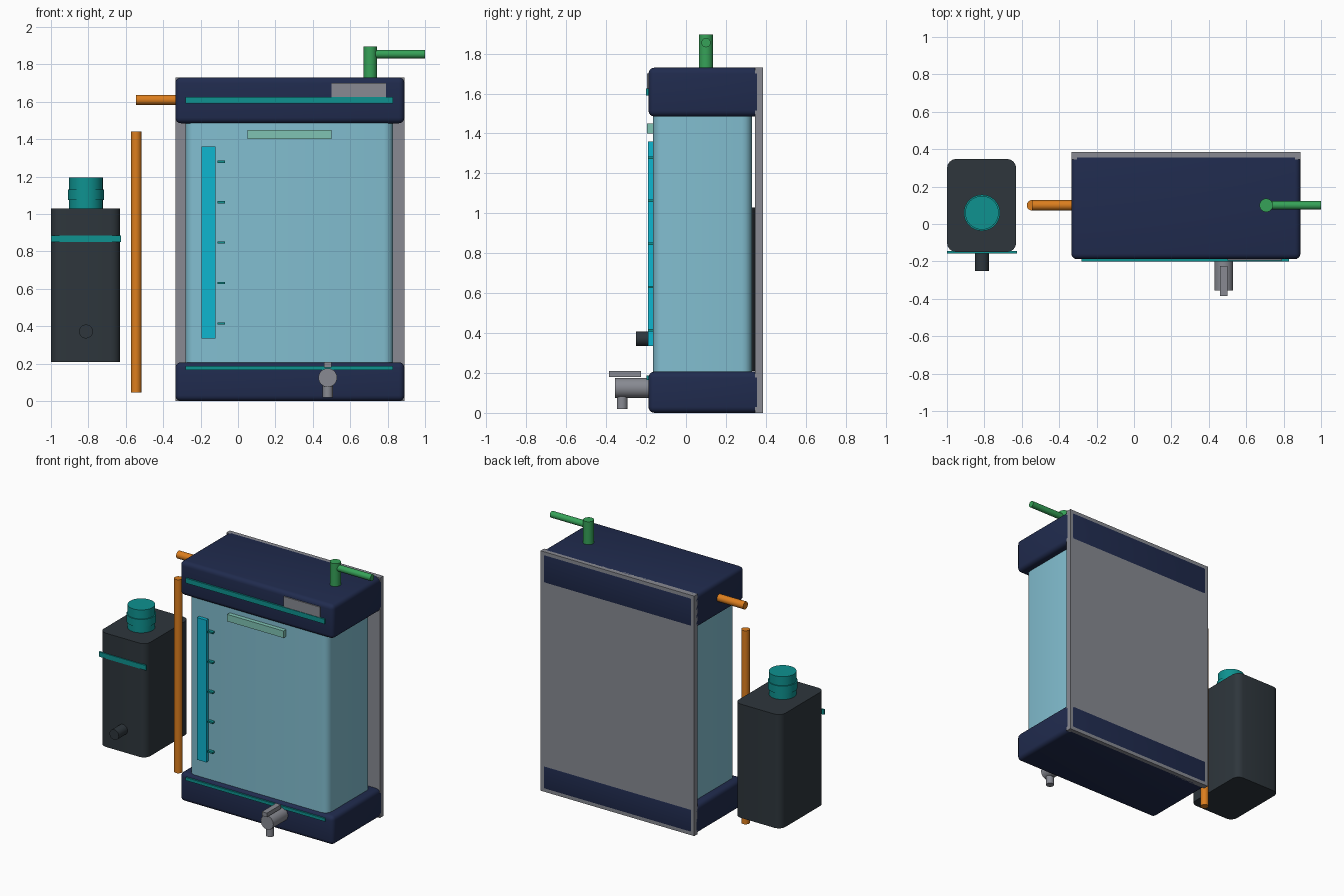
import bpy
import bmesh
import math
from mathutils import Vector

default = bpy.data.objects.get("Cube")
if default:
    bpy.data.objects.remove(default, do_unlink=True)


def material(name, rgb):
    """Flat material from an sRGB colour in 0-255."""
    linear = [((c / 255 + 0.055) / 1.055) ** 2.4 for c in rgb] + [1.0]
    m = bpy.data.materials.new(name)
    m.use_nodes = True
    m.diffuse_color = linear
    m.node_tree.nodes["Principled BSDF"].inputs["Base Color"].default_value = linear
    return m


NAVY = material("navy", (32, 43, 78))
GLASS = material("pale blue", (130, 190, 208))
GREY = material("grey", (136, 138, 146))
TEAL = material("teal", (14, 146, 144))
CYAN = material("cyan", (14, 182, 208))
MINT = material("mint", (128, 196, 180))
CHARCOAL = material("charcoal", (46, 54, 60))
ORANGE = material("orange", (220, 126, 30))
GREEN = material("green", (54, 162, 88))


def finish(name, bm, mat):
    mesh = bpy.data.meshes.new(name)
    bm.to_mesh(mesh)
    bm.free()
    mesh.materials.append(mat)
    ob = bpy.data.objects.new(name, mesh)
    bpy.context.collection.objects.link(ob)
    bpy.ops.object.select_all(action="DESELECT")
    ob.select_set(True)
    bpy.context.view_layer.objects.active = ob
    bpy.ops.object.shade_smooth_by_angle(angle=math.radians(35))
    return ob


def box(name, mat, x, y, z, radius=0, upright_only=False):
    """Box between (min, max) pairs, with optional rounded edges."""
    bm = bmesh.new()
    bmesh.ops.create_cube(bm, size=1)
    for v in bm.verts:
        v.co = [lo + (c + 0.5) * (hi - lo) for c, (lo, hi) in zip(v.co, (x, y, z))]
    if radius:
        edges = [e for e in bm.edges if not upright_only
                 or abs(e.verts[0].co.z - e.verts[1].co.z) > 0.01]
        bmesh.ops.bevel(bm, geom=edges, offset=radius, segments=4,
                        profile=0.5, affect="EDGES")
    return finish(name, bm, mat)


def rod(name, mat, start, end, radius):
    """Cylinder between two points."""
    start, end = Vector(start), Vector(end)
    axis = end - start
    bm = bmesh.new()
    bmesh.ops.create_cone(bm, cap_ends=True, segments=32, radius1=radius,
                          radius2=radius, depth=axis.length)
    turn = axis.to_track_quat("Z", "Y").to_matrix()
    for v in bm.verts:
        v.co = turn @ v.co + (start + end) / 2
    return finish(name, bm, mat)


# Main tank with its end bands and back panel
WIDE, INNER = (-0.335, 0.89), (-0.28, 0.83)
box("tank_body", GLASS, INNER, (-0.165, 0.33), (0.19, 1.5), 0.05, True)
for name, z in (("base_band", (0, 0.207)), ("top_band", (1.485, 1.73))):
    box(name, NAVY, WIDE, (-0.188, 0.386), z, 0.03)
box("back_panel", GREY, WIDE, (0.345, 0.385), (0, 1.73))

# Trim on the front
box("top_trim", TEAL, INNER, (-0.2, -0.18), (1.59, 1.625))
box("base_trim", TEAL, INNER, (-0.197, -0.18), (0.165, 0.187))
box("front_plate", GREY, (0.5, 0.79), (-0.196, -0.18), (1.6, 1.7))
box("front_grip", MINT, (0.05, 0.5), (-0.195, -0.16), (1.4, 1.45))

# Level gauge and its marks
box("level_gauge", CYAN, (-0.195, -0.12), (-0.19, -0.16), (0.335, 1.36))
for i in range(5):
    z = 0.415 + i * 0.216
    box(f"gauge_mark_{i + 1}", TEAL, (-0.11, -0.07), (-0.19, -0.16), (z - 0.006, z + 0.006))

# Drain tap
rod("tap_barrel", GREY, (0.48, -0.17, 0.125), (0.48, -0.355, 0.125), 0.05)
rod("tap_spout", GREY, (0.48, -0.32, 0.11), (0.48, -0.32, 0.02), 0.027)
box("tap_lever", GREY, (0.46, 0.5), (-0.385, -0.225), (0.18, 0.21))

# Inlet and outlet pipes
rod("green_riser", GREEN, (0.707, 0.1, 1.7), (0.707, 0.1, 1.895), 0.036)
rod("green_pipe", GREEN, (0.707, 0.1, 1.855), (1, 0.1, 1.855), 0.023)
rod("orange_side_pipe", ORANGE, (-0.545, 0.1, 1.61), (-0.3, 0.1, 1.61), 0.027)
rod("orange_drop_pipe", ORANGE, (-0.545, 0.1, 0.045), (-0.545, 0.1, 1.44), 0.028)

# Side canister with cap, strap and knob
box("canister", CHARCOAL, (-1, -0.63), (-0.15, 0.348), (0.21, 1.03), 0.05, True)
rod("canister_cap", TEAL, (-0.813, 0.06, 1.02), (-0.813, 0.06, 1.195), 0.09)
rod("cap_ring", TEAL, (-0.813, 0.06, 1.075), (-0.813, 0.06, 1.13), 0.097)
box("canister_strap", TEAL, (-1, -0.625), (-0.157, -0.145), (0.85, 0.885))
rod("canister_knob", CHARCOAL, (-0.813, -0.14, 0.372), (-0.813, -0.25, 0.372), 0.037)
